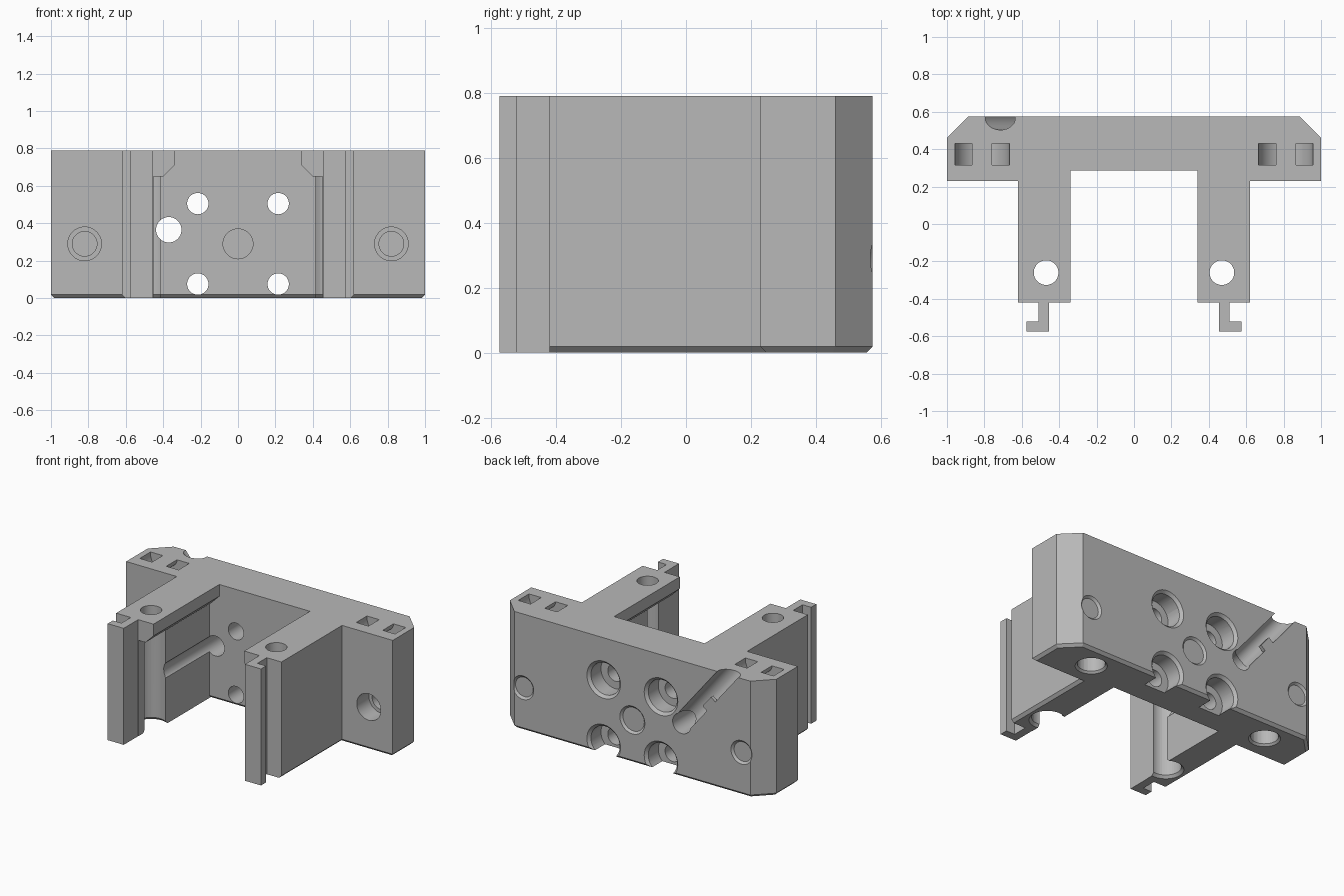
import bpy
import bmesh
import math
from mathutils import Vector, Matrix

cube = bpy.data.objects.get("Cube")
if cube:
    bpy.data.objects.remove(cube, do_unlink=True)

grey = bpy.data.materials.new("plain_grey")
grey.use_nodes = True
colour = (0.48, 0.48, 0.48, 1)
grey.diffuse_color = colour
grey.node_tree.nodes["Principled BSDF"].inputs["Base Color"].default_value = colour

HEIGHT, BACK, FRONT = 0.79, 0.575, -0.42


def make(name, bm):
    bmesh.ops.recalc_face_normals(bm, faces=bm.faces)
    mesh = bpy.data.meshes.new(name)
    bm.to_mesh(mesh)
    bm.free()
    mesh.materials.append(grey)
    ob = bpy.data.objects.new(name, mesh)
    bpy.context.collection.objects.link(ob)
    return ob


def prism(points, sweep):
    """Extrude a closed polygon of 3D points along a vector."""
    bm = bmesh.new()
    face = bm.faces.new([bm.verts.new(p) for p in points])
    new = bmesh.ops.extrude_face_region(bm, geom=[face])["geom"]
    moved = [v for v in new if isinstance(v, bmesh.types.BMVert)]
    bmesh.ops.translate(bm, verts=moved, vec=sweep)
    return bm


def side_prism(points, y0, y1):
    """Extrude an x-z profile from y0 to y1."""
    return prism([(x, y0, z) for x, z in points], (0, y1 - y0, 0))


def rod(start, end, r1, r2=None):
    """Cylinder or cone between two points."""
    a, b = Vector(start), Vector(end)
    turn = (b - a).to_track_quat("Z", "Y").to_matrix().to_4x4()
    bm = bmesh.new()
    bmesh.ops.create_cone(bm, cap_ends=True, segments=40, radius1=r1,
                          radius2=r1 if r2 is None else r2, depth=(b - a).length,
                          matrix=Matrix.Translation((a + b) / 2) @ turn)
    return bm


def cut(bm):
    cutter = make("cutter", bm)
    cutter.hide_render = True
    mod = body.modifiers.new("cut", "BOOLEAN")
    mod.operation, mod.solver, mod.object = "DIFFERENCE", "EXACT", cutter
    bpy.context.view_layer.objects.active = body
    bpy.ops.object.modifier_apply(modifier=mod.name)
    bpy.data.objects.remove(cutter, do_unlink=True)


def back_hole(x, z, r, rim):
    """Hole right through in y, with a chamfered rim on the back face."""
    cut(rod((x, 0.1, z), (x, 0.7, z), r))
    cut(rod((x, BACK - rim, z), (x, BACK + 0.01, z), r, r + rim + 0.01))


# Body outline: wings, arms and hooked front rails
half = [(0.455, FRONT), (0.455, -BACK), (0.575, -BACK), (0.575, -0.52),
        (0.51, -0.52), (0.51, FRONT), (0.62, FRONT), (0.62, 0.23),
        (1, 0.23), (1, 0.46), (0.885, BACK)]
outline = half + [(-x, y) for x, y in reversed(half)]
bm = prism([(x, y, 0) for x, y in outline], (0, 0, HEIGHT))

# Small chamfer round the foot of the body
foot = [e for e in bm.edges if all(v.co.z < 0.01 for v in e.verts)
        and sum(v.co.y for v in e.verts) / 2 > FRONT + 0.02]
bmesh.ops.bevel(bm, geom=foot, offset=0.018, segments=1, affect="EDGES")
body = make("mount_body", bm)

# Opening between the arms, with overhanging ledges at the top
ledge = [(0.415, -0.1), (0.415, 0.65), (0.40, 0.65), (0.34, 0.71), (0.34, 0.9)]
cut(side_prism(ledge + [(-x, z) for x, z in reversed(ledge)], -0.7, 0.285))
front_gap = [(-0.453, -0.1), (0.453, -0.1), (0.453, 0.65), (-0.453, 0.65)]
cut(side_prism(front_gap, -0.5, -0.33))
cut(prism([(-0.415, 0.28, -0.005), (-0.415, 0.308, -0.005), (-0.415, 0.28, 0.023)],
          (0.83, 0, 0)))

for s in (-1, 1):
    # Arm bores and their top screw holes
    x, y = s * 0.47, -0.26
    cut(rod((x, y, -0.1), (x, y, 0.65), 0.095))
    cut(rod((x, y, 0.6), (x, y, 0.9), 0.066))
    cut(rod((x, y, -0.01), (x, y, 0.02), 0.12, 0.093))

    # Screw holes through the wings, sunk on the front
    back_hole(s * 0.82, 0.29, 0.066, 0.014)
    cut(rod((s * 0.82, 0.1, 0.29), (s * 0.82, 0.36, 0.29), 0.09))

    # Round pockets under the wings
    x, y = s * 0.687, 0.415
    cut(rod((x, y, -0.1), (x, y, 0.12), 0.085))
    cut(rod((x, y, -0.01), (x, y, 0.015), 0.108, 0.083))

    # Curved strap slots in the top of the wings
    arc = [math.pi * i / 16 for i in range(17)]
    ring = [(0.147 * math.cos(t), -0.147 * math.sin(t)) for t in arc]
    ring += [(0.054 * math.cos(t), -0.054 * math.sin(t)) for t in reversed(arc)]
    # Lift the open ends of the ring clear of the top face
    ends = (0, 16, 17, 33)
    profile = [(s * 0.812 + px, HEIGHT + pz + (0.03 if i in ends else 0))
               for i, (px, pz) in enumerate(ring)]
    cut(side_prism(profile, 0.315, 0.43))

    # Sunk screw holes in the back wall
    for z in (0.075, 0.505):
        x = s * 0.215
        cut(rod((x, 0.1, z), (x, 0.7, z), 0.057))
        cut(rod((x, 0.45, z), (x, 0.7, z), 0.108))
        cut(rod((x, 0.555, z), (x, 0.585, z), 0.106, 0.136))

# Centre hole
back_hole(0, 0.29, 0.08, 0.014)

# Cable passage along one arm and slanted channel to the top edge
low, high = Vector((-0.37, 0.565, 0.365)), Vector((-0.715, 0.565, HEIGHT))
cut(rod((low.x, -0.26, low.z), (low.x, 0.7, low.z), 0.068))
along = (high - low).normalized()
cut(rod(low, high + along * 0.15, 0.062))

# Small tab that holds the cable in the channel
across = Vector((-along.z, 0, along.x))
mid = (low + high) / 2
corners = [mid + along * a + across * b for a, b in
           ((-0.05, 0.02), (0.05, 0.02), (0.05, 0.075), (-0.05, 0.075))]
tab = make("cable_tab", side_prism([(c.x, c.z) for c in corners], 0.55, 0.574))

# Smooth bores, sharp edges
for ob in bpy.context.selected_objects:
    ob.select_set(False)
for ob in (body, tab):
    ob.select_set(True)
bpy.context.view_layer.objects.active = body
bpy.ops.object.shade_smooth_by_angle(angle=math.radians(25))
